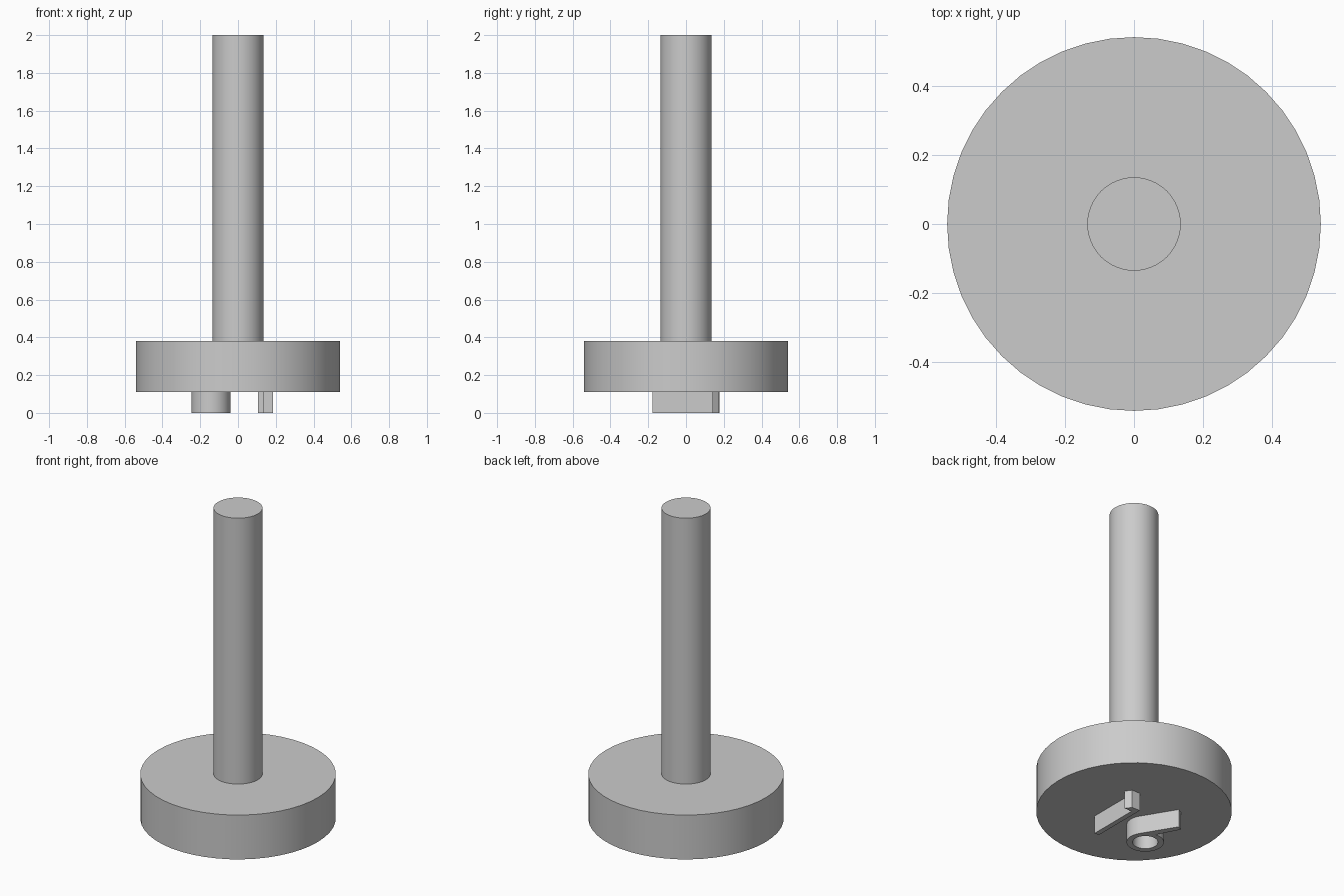
import bpy, bmesh
from math import sin, cos, radians, tau

cube = bpy.data.objects.get("Cube")
if cube:
    bpy.data.objects.remove(cube, do_unlink=True)

BASE_Z, DISC_TOP, HANDLE_TOP = 0.11, 0.38, 2.0

# Single plain grey material
grey = bpy.data.materials.new("plain grey")
grey.use_nodes = True
colour = (0.6, 0.6, 0.6, 1)
grey.diffuse_color = colour
grey.node_tree.nodes["Principled BSDF"].inputs["Base Color"].default_value = colour


def arc(cx, cy, r, start, end, steps):
    """Points on an arc, angles in radians."""
    return [(cx + r * cos(start + (end - start) * i / steps),
             cy + r * sin(start + (end - start) * i / steps))
            for i in range(steps + 1)]


def extrude_profile(name, loops, z0, z1):
    """Solid from closed outlines; any loop after the first is a hole."""
    bm = bmesh.new()
    edges = []
    for loop in loops:
        verts = [bm.verts.new((x, y, z0)) for x, y in loop]
        edges += [bm.edges.new((a, b)) for a, b in zip(verts, verts[1:] + verts[:1])]
    if len(loops) == 1:
        bm.faces.new(verts)
    else:
        bmesh.ops.triangle_fill(bm, edges=edges, use_beauty=True)
    top = bmesh.ops.extrude_face_region(bm, geom=bm.faces[:], use_keep_orig=True)
    moved = [v for v in top["geom"] if isinstance(v, bmesh.types.BMVert)]
    bmesh.ops.translate(bm, verts=moved, vec=(0, 0, z1 - z0))
    bmesh.ops.recalc_face_normals(bm, faces=bm.faces[:])
    mesh = bpy.data.meshes.new(name)
    bm.to_mesh(mesh)
    bm.free()
    mesh.materials.append(grey)
    obj = bpy.data.objects.new(name, mesh)
    bpy.context.collection.objects.link(obj)
    bpy.ops.object.select_all(action="DESELECT")
    obj.select_set(True)
    bpy.context.view_layer.objects.active = obj
    bpy.ops.object.shade_smooth_by_angle(angle=radians(30))
    return obj


# Round base and upright handle
extrude_profile("base_disc", [arc(0, 0, 0.54, 0, tau, 48)[:-1]], BASE_Z, DISC_TOP)
extrude_profile("handle", [arc(0, 0, 0.135, 0, tau, 48)[:-1]], DISC_TOP, HANDLE_TOP)

# Raised bar with a short hooked end, under the base
hook = [(0.105, -0.177), (0.135, -0.177), (0.135, 0.14),
        (0.185, 0.14), (0.16, 0.175), (0.105, 0.175)]
extrude_profile("hooked_bar_relief", [hook], 0, BASE_Z)

# Raised ring with a straight tangent tail, under the base
cx, cy = -0.143, -0.074
outline = arc(cx, cy, 0.103, radians(31), radians(-275), 36)
outline += [(-0.203, 0.16), (-0.175, 0.177)]
hole = arc(cx, cy, 0.07, 0, tau, 32)[:-1]
extrude_profile("tailed_ring_relief", [outline, hole], 0, BASE_Z)
